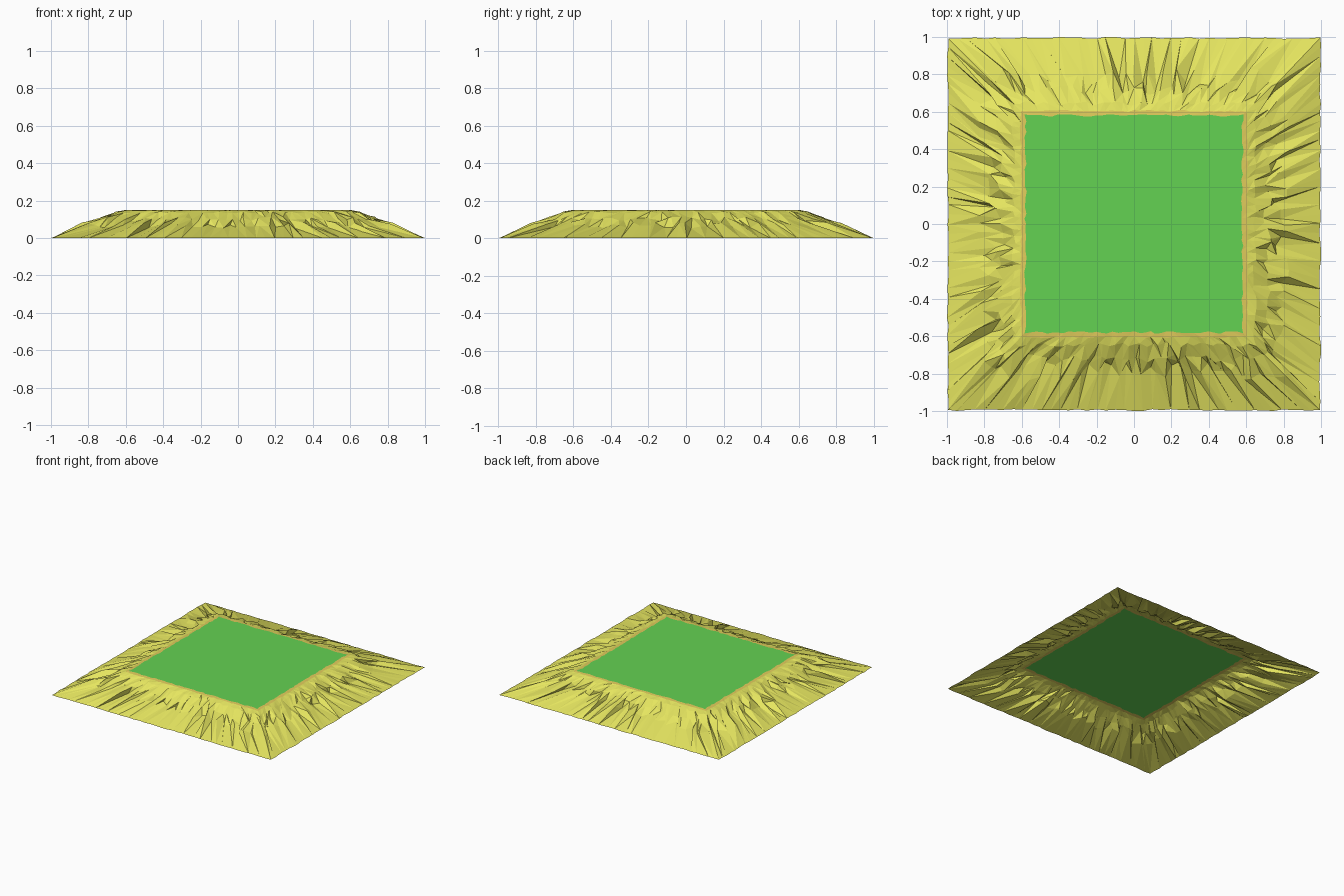
import bpy, bmesh, random
from mathutils import Vector

random.seed(7)
cube = bpy.data.objects.get("Cube")
if cube:
    bpy.data.objects.remove(cube)

SIDE = 40      # points along each side of a ring
TOP = 0.15     # plateau height


def material(name, rgb):
    linear = [((c / 255 + 0.055) / 1.055) ** 2.4 for c in rgb]
    m = bpy.data.materials.new(name)
    m.use_nodes = True
    m.diffuse_color = (*linear, 1)
    m.node_tree.nodes["Principled BSDF"].inputs["Base Color"].default_value = (*linear, 1)
    return m


def ring(bm, radius, z, wobble, slide, lift):
    """Ragged square loop of vertices; wobble moves in and out, slide along the side."""
    verts = []
    for k in range(4):
        out = Vector(((1, 0), (0, 1), (-1, 0), (0, -1))[k])
        along = Vector((-out.y, out.x))
        for i in range(SIDE):
            t = 2 * i / SIDE - 1
            r = radius + random.uniform(-wobble, wobble)
            s = t * (r if i == 0 else radius)
            if i > 0:
                s += random.uniform(-slide, slide)
            p = out * r + along * s
            verts.append(bm.verts.new((p.x, p.y, z + random.uniform(-lift, lift))))
    return verts


def band(bm, outer, inner, index):
    """Triangles between two loops, with randomly chosen diagonals."""
    n = len(outer)
    for i in range(n):
        a, b = outer[i], outer[(i + 1) % n]
        c, d = inner[(i + 1) % n], inner[i]
        tris = ((a, b, c), (a, c, d)) if random.random() < 0.5 else ((a, b, d), (b, c, d))
        for tri in tris:
            bm.faces.new(tri).material_index = index


def finish(bm, name, mats):
    bmesh.ops.recalc_face_normals(bm, faces=bm.faces)
    if sum(f.normal.z * f.calc_area() for f in bm.faces) < 0:
        bmesh.ops.reverse_faces(bm, faces=bm.faces)
    mesh = bpy.data.meshes.new(name)
    bm.to_mesh(mesh)
    bm.free()
    for m in mats:
        mesh.materials.append(m)
    bpy.context.collection.objects.link(bpy.data.objects.new(name, mesh))


sand = material("sand", (230, 230, 96))
rim_sand = material("rim sand", (226, 205, 92))
grass = material("grass", (100, 210, 82))

# Rugged sloping bank, open underneath
bm = bmesh.new()
loops = [
    ring(bm, 0.995, 0.0, 0.005, 0.006, 0.0),
    ring(bm, 0.785, 0.068, 0.05, 0.012, 0.016),
    ring(bm, 0.715, 0.102, 0.028, 0.012, 0.012),
    ring(bm, 0.645, 0.137, 0.012, 0.008, 0.005),
    ring(bm, 0.605, TOP - 0.002, 0.006, 0.004, 0.001),
    ring(bm, 0.58, TOP, 0.007, 0.004, 0.0),
]
for k in range(5):
    band(bm, loops[k], loops[k + 1], 1 if k == 4 else 0)
edge = [v.co.copy() for v in loops[-1]]
finish(bm, "sand_bank", (sand, rim_sand))

# Flat grass plateau sharing the ragged inner edge of the bank
bm = bmesh.new()
bm.faces.new([bm.verts.new(p) for p in edge])
bmesh.ops.triangulate(bm, faces=bm.faces)
finish(bm, "grass_plateau", (grass,))
